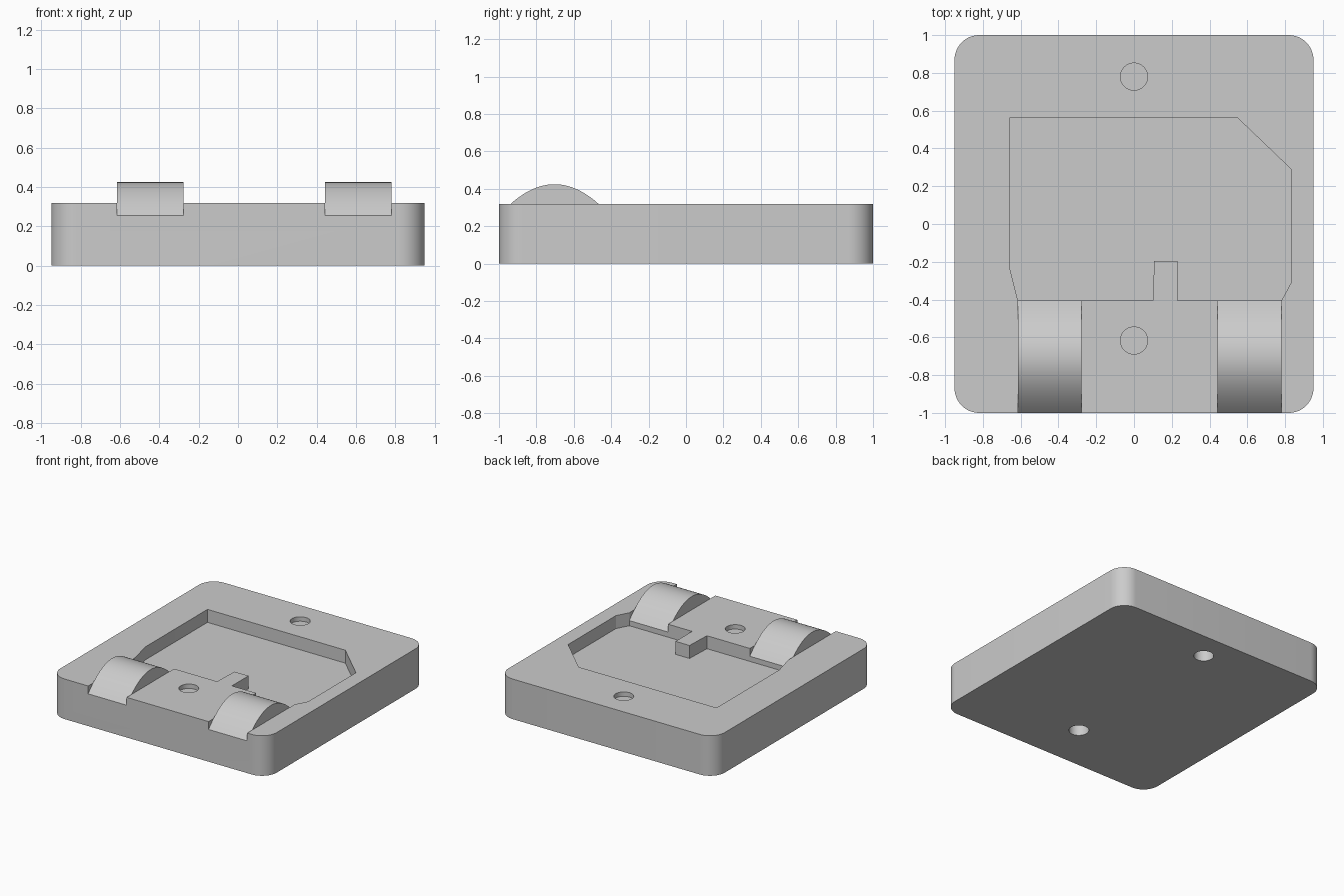
import bpy, bmesh, math

if "Cube" in bpy.data.objects:
    bpy.data.objects.remove(bpy.data.objects["Cube"])

grey = bpy.data.materials.new("light grey")
grey.diffuse_color = (0.6, 0.6, 0.6, 1)
grey.use_nodes = True
grey.node_tree.nodes["Principled BSDF"].inputs["Base Color"].default_value = grey.diffuse_color

TOP, FLOOR = 0.318, 0.215
POCKET_FRONT = -0.405
STRIPS = [(-0.615, -0.277), (0.442, 0.781)]


def prism(name, points, start, end, axis="z"):
    """Extrude a closed outline along z (points x, y) or x (points y, z)."""
    bm = bmesh.new()
    place = (lambda a, b: (a, b, start)) if axis == "z" else (lambda a, b: (start, a, b))
    face = bm.faces.new([bm.verts.new(place(*p)) for p in points])
    new = bmesh.ops.extrude_face_region(bm, geom=[face])["geom"]
    d = end - start
    bmesh.ops.translate(bm, vec=(0, 0, d) if axis == "z" else (d, 0, 0),
                        verts=[v for v in new if isinstance(v, bmesh.types.BMVert)])
    bmesh.ops.recalc_face_normals(bm, faces=bm.faces)
    mesh = bpy.data.meshes.new(name)
    bm.to_mesh(mesh)
    bm.free()
    mesh.materials.append(grey)
    obj = bpy.data.objects.new(name, mesh)
    bpy.context.collection.objects.link(obj)
    return obj


def circle(cx, cy, r, n=48):
    return [(cx + r * math.cos(2 * math.pi * i / n), cy + r * math.sin(2 * math.pi * i / n))
            for i in range(n)]


def activate(obj):
    bpy.ops.object.select_all(action="DESELECT")
    obj.select_set(True)
    bpy.context.view_layer.objects.active = obj


def cut(target, cutter):
    mod = target.modifiers.new("cut", "BOOLEAN")
    mod.operation, mod.solver, mod.object = "DIFFERENCE", "EXACT", cutter
    activate(target)
    bpy.ops.object.modifier_apply(modifier=mod.name)
    bpy.data.objects.remove(cutter)


# Base slab with rounded corners
r, outline = 0.13, []
for k, (sx, sy) in enumerate([(1, 1), (-1, 1), (-1, -1), (1, -1)]):
    for i in range(13):
        a = math.pi / 2 * (k + i / 12)
        outline.append((sx * (0.95 - r) + r * math.cos(a), sy * (1 - r) + r * math.sin(a)))
base = prism("base", outline, 0, TOP)

# Pocket with chamfered corners and a small tab
cut(base, prism("pocket_cutter", [
    (-0.66, 0.56), (0.55, 0.56), (0.832, 0.29), (0.832, -0.31), (0.781, POCKET_FRONT),
    (0.23, POCKET_FRONT), (0.23, -0.197), (0.107, -0.197), (0.1, POCKET_FRONT),
    (-0.615, POCKET_FRONT), (-0.66, -0.225)], FLOOR, 0.6))

# Round holes: shallow recess on top, deeper bore from below
for y in (0.78, -0.617):
    cut(base, prism("recess_cutter", circle(0, y, 0.072), 0.283, 0.6))
    cut(base, prism("bore_cutter", circle(0, y, 0.072), -0.1, 0.25))

# Grooves that hold the arched strips
for x0, x1 in STRIPS:
    cut(base, prism("groove_cutter", [(x0, -1.1), (x1, -1.1), (x1, POCKET_FRONT + 0.01),
                                      (x0, POCKET_FRONT + 0.01)], FLOOR, 0.6))

# Arched strips
arc = []
for i in range(33):
    y = -1 + (POCKET_FRONT + 1) * i / 32
    arc.append((y, 0.424 - 1.9 * (y + 0.7025) ** 2))
for name, (x0, x1) in zip(("left_arch", "right_arch"), STRIPS):
    prism(name, [(-1, FLOOR)] + arc + [(POCKET_FRONT, FLOOR)], x0, x1, "x")

# Smooth the curved walls and keep the edges sharp
for obj in list(bpy.context.scene.objects):
    activate(obj)
    bpy.ops.object.shade_smooth_by_angle(angle=math.radians(25))
